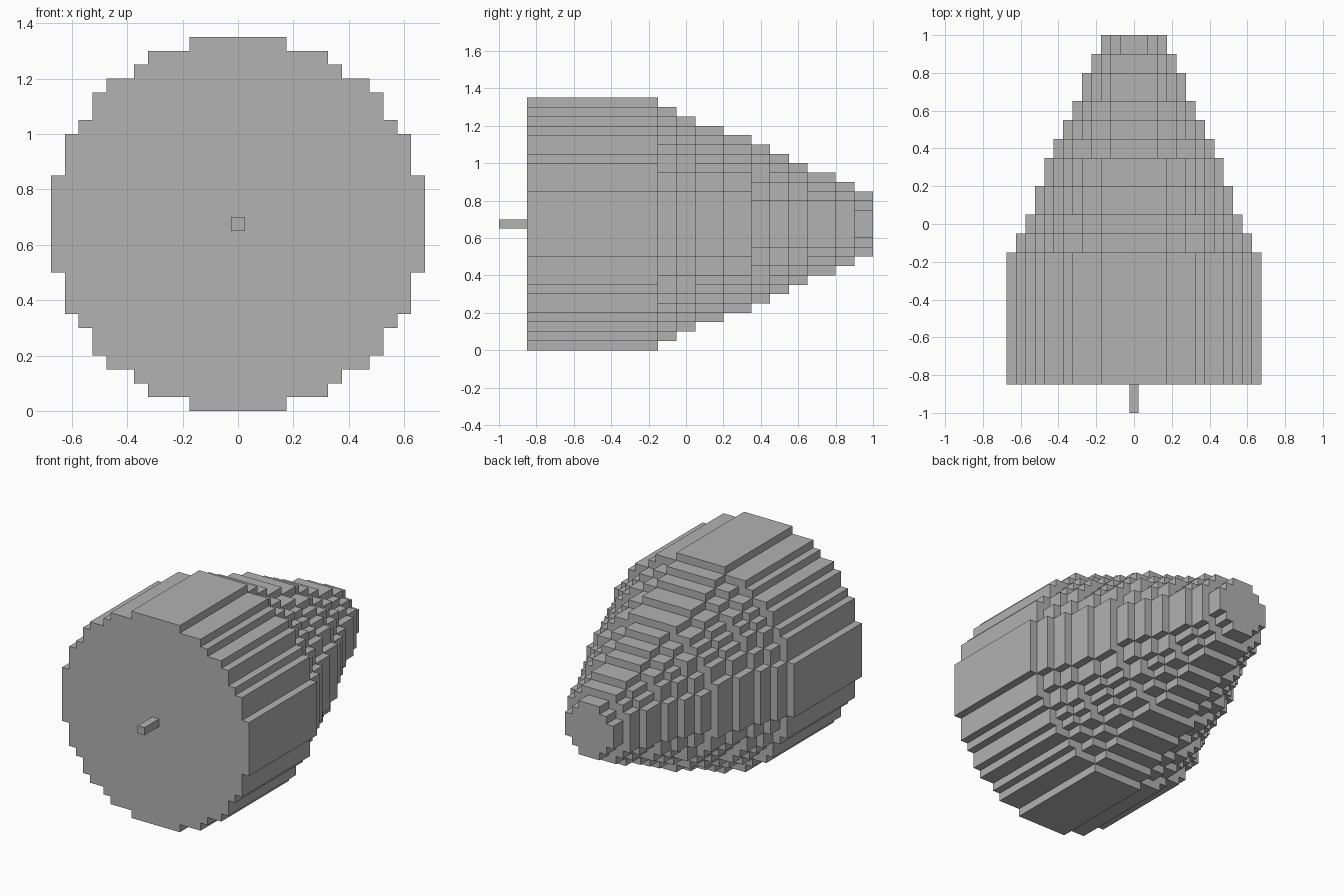
import bpy, bmesh, math

cube = bpy.data.objects.get("Cube")
if cube:
    bpy.data.objects.remove(cube, do_unlink=True)

CELL = 0.05
CENTRE_Z = 0.675

grey = bpy.data.materials.new("plain grey")
grey.use_nodes = True
grey.diffuse_color = (0.445, 0.445, 0.445, 1)
grey.node_tree.nodes["Principled BSDF"].inputs["Base Color"].default_value = (0.445, 0.445, 0.445, 1)


def inside(i, j, radius):
    """Is block (i, j) part of a pixel disc of this radius in blocks?"""
    return i * i + j * j <= (radius + 0.5) ** 2


def finish(name, bm):
    bmesh.ops.recalc_face_normals(bm, faces=bm.faces[:])
    mesh = bpy.data.meshes.new(name)
    bm.to_mesh(mesh)
    bm.free()
    mesh.materials.append(grey)
    obj = bpy.data.objects.new(name, mesh)
    bpy.context.collection.objects.link(obj)


def stepped_body(name, start, layers):
    """Stack of shrinking pixel discs along y, with only the outer skin."""
    bm = bmesh.new()

    def quad(*corners):
        bm.faces.new([bm.verts.new((x * CELL, y, CENTRE_Z + z * CELL)) for x, y, z in corners])

    def cap(i, j, y):
        a, b, c, d = i - 0.5, i + 0.5, j - 0.5, j + 0.5
        quad((a, y, c), (b, y, c), (b, y, d), (a, y, d))

    y0 = start
    for n, (radius, y1) in enumerate(layers):
        following = layers[n + 1][0] if n + 1 < len(layers) else -1
        for i in range(-radius, radius + 1):
            for j in range(-radius, radius + 1):
                if not inside(i, j, radius):
                    continue
                # Flat front, and the step left by the next smaller disc
                if n == 0:
                    cap(i, j, y0)
                if following < 0 or not inside(i, j, following):
                    cap(i, j, y1)
                # Outer walls
                for dx, dz in ((1, 0), (-1, 0), (0, 1), (0, -1)):
                    if not inside(i + dx, j + dz, radius):
                        cx, cz = i + dx / 2, j + dz / 2
                        ax, az = cx - dz / 2, cz - dx / 2
                        bx, bz = cx + dz / 2, cz + dx / 2
                        quad((ax, y0, az), (bx, y0, bz), (bx, y1, bz), (ax, y1, az))
        y0 = y1

    bmesh.ops.remove_doubles(bm, verts=bm.verts[:], dist=0.001)
    bmesh.ops.recalc_face_normals(bm, faces=bm.faces[:])
    # Merge the small squares into large flat faces
    bmesh.ops.dissolve_limit(bm, angle_limit=math.radians(1),
                             verts=bm.verts[:], edges=bm.edges[:])
    finish(name, bm)


# Wide barrel, then the taper: (radius in blocks, y where the layer ends)
stepped_body("tapered_body", -0.85, [
    (13, -0.15), (12, -0.05), (11, 0.05), (10, 0.2), (9, 0.35), (8, 0.45),
    (7, 0.55), (6, 0.65), (5, 0.8), (4, 0.9), (3, 1.0)])

# Small square peg on the flat front
bm = bmesh.new()
bmesh.ops.create_cube(bm, size=1)
for v in bm.verts:
    v.co = (v.co.x * CELL, -0.925 + v.co.y * 0.15, CENTRE_Z + v.co.z * CELL)
finish("front_peg", bm)
